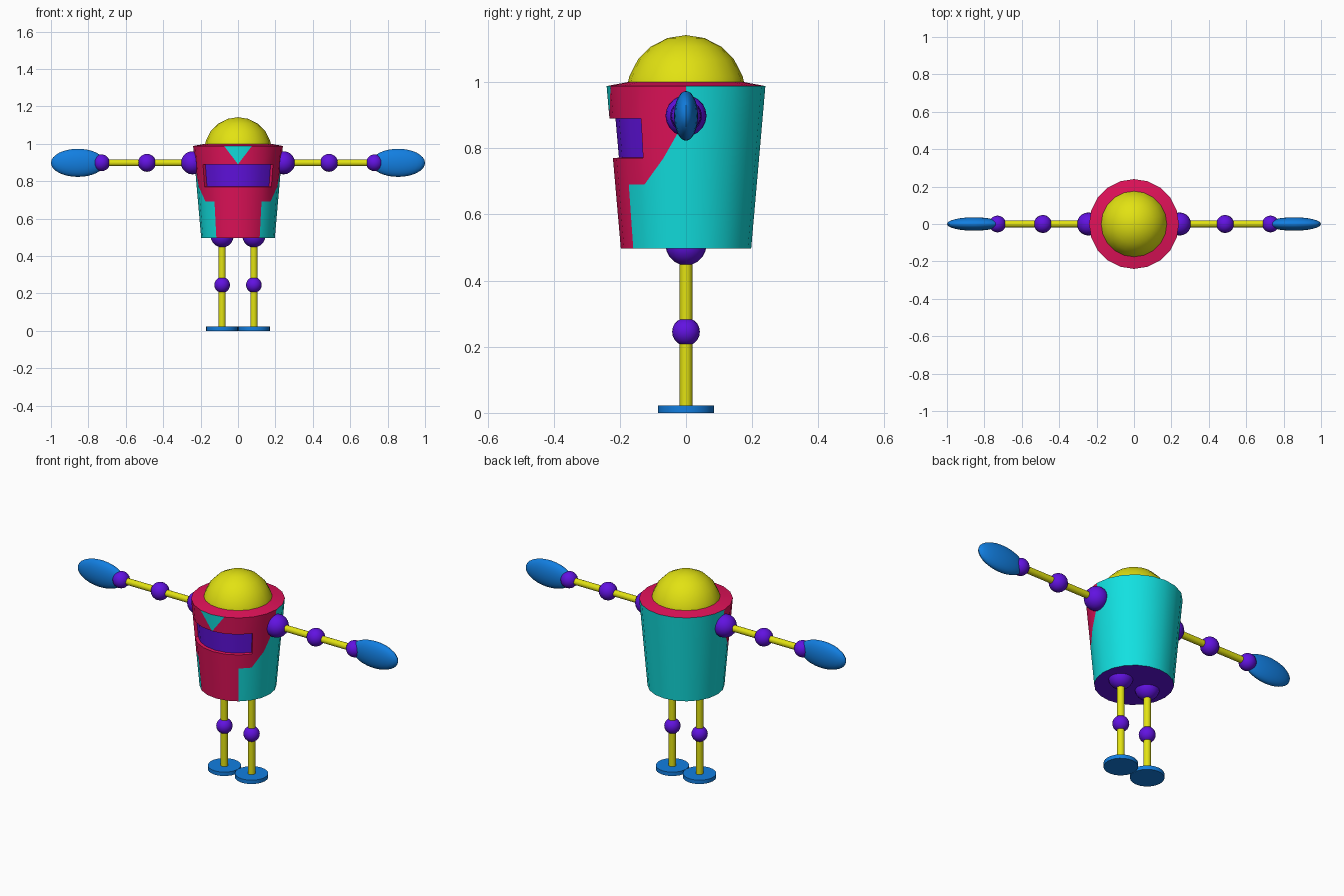
import bpy, bmesh
from math import sin, cos, pi, radians

if "Cube" in bpy.data.objects:
    bpy.data.objects.remove(bpy.data.objects["Cube"])


def material(name, rgb):
    m = bpy.data.materials.new(name)
    m.diffuse_color = (*rgb, 1)
    m.use_nodes = True
    m.node_tree.nodes["Principled BSDF"].inputs["Base Color"].default_value = m.diffuse_color
    return m


yellow = material("yellow", (0.76, 0.76, 0.006))
purple = material("purple", (0.12, 0.006, 0.75))
blue = material("blue", (0.006, 0.21, 0.75))
teal = material("teal", (0.006, 0.75, 0.75))
red = material("crimson", (0.75, 0.006, 0.1))


def finish(name, mat):
    ob = bpy.context.object
    ob.name = name
    ob.data.materials.append(mat)
    bpy.ops.object.shade_smooth_by_angle(angle=radians(40))
    return ob


def ball(name, loc, scale, mat, seg=20, rings=10):
    bpy.ops.mesh.primitive_uv_sphere_add(segments=seg, ring_count=rings, radius=1, location=loc)
    bpy.context.object.scale = scale
    bpy.ops.object.transform_apply(location=False, rotation=False)
    return finish(name, mat)


def rod(name, loc, radius, length, mat, rot=(0, 0, 0), seg=20):
    bpy.ops.mesh.primitive_cylinder_add(vertices=seg, radius=radius, depth=length,
                                        location=loc, rotation=rot)
    return finish(name, mat)


def mesh_object(name, bm, mats):
    me = bpy.data.meshes.new(name)
    bm.to_mesh(me)
    bm.free()
    for m in mats:
        me.materials.append(m)
    ob = bpy.data.objects.new(name, me)
    bpy.context.collection.objects.link(ob)
    bpy.ops.object.select_all(action='DESELECT')
    ob.select_set(True)
    bpy.context.view_layer.objects.active = ob
    bpy.ops.object.shade_smooth_by_angle(angle=radians(30))
    return ob


N = 20


def ring(bm, r, z):
    # column 0 faces the front
    return [bm.verts.new((r * sin(2 * pi * i / N), -r * cos(2 * pi * i / N), z)) for i in range(N)]


# Body: tapered 20-sided bucket with a coloured front panel
TEAL, RED, PURPLE = 0, 1, 2
Z = [0.497, 0.69, 0.77, 0.89, 0.988]
bm = bmesh.new()
rows = [ring(bm, 0.197 + 0.043 * (z - Z[0]) / (Z[-1] - Z[0]), z) for z in Z]
visor = []


def face(verts, mat):
    f = bm.faces.new(verts)
    f.material_index = mat
    return f


red_width = [2, 3, 4, 5]           # red columns per row, each side of centre
split = {(1, 3): (RED, TEAL), (2, 4): (RED, TEAL), (3, 0): (TEAL, RED)}
for side in (1, -1):
    for j in range(4):
        for k in range(N // 2):
            a, b = (side * k) % N, (side * (k + 1)) % N
            a0, a1, b0, b1 = rows[j][a], rows[j + 1][a], rows[j][b], rows[j + 1][b]
            if (j, k) in split:
                upper, lower = split[j, k]
                face((a0, b1, a1), upper)
                face((a0, b0, b1), lower)
            else:
                f = face((a0, b0, b1, a1), RED if k < red_width[j] else TEAL)
                if j == 2 and k < 3:
                    f.material_index = PURPLE
                    visor.append(f)
# top rim and underside
inner = ring(bm, 0.175, 1.0)
for i in range(N):
    n = (i + 1) % N
    face((rows[4][i], rows[4][n], inner[n], inner[i]), RED)
face(rows[0][::-1], PURPLE)
bmesh.ops.recalc_face_normals(bm, faces=bm.faces)
# recessed visor with red walls
bm.normal_update()
walls = bmesh.ops.inset_region(bm, faces=visor, thickness=0, depth=-0.018, use_even_offset=True)
for f in walls["faces"]:
    f.material_index = RED
mesh_object("body", bm, [teal, red, purple])

# Head dome
bm = bmesh.new()
R, C = 0.18, 0.962
prev = ring(bm, 0.1755, 1.0)
for deg in (18, 36, 54, 72):
    cur = ring(bm, R * cos(radians(deg)), C + R * sin(radians(deg)))
    for i in range(N):
        n = (i + 1) % N
        bm.faces.new((prev[i], prev[n], cur[n], cur[i]))
    prev = cur
top = bm.verts.new((0, 0, C + R))
for i in range(N):
    bm.faces.new((prev[i], prev[(i + 1) % N], top))
mesh_object("head_dome", bm, [yellow])

# Arms and legs, mirrored
AZ = 0.898
for s, tag in ((-1, "right"), (1, "left")):
    ball(tag + "_shoulder", (s * 0.243, 0, AZ), (0.062,) * 3, purple)
    ball(tag + "_elbow", (s * 0.487, 0, AZ), (0.048,) * 3, purple)
    ball(tag + "_wrist", (s * 0.73, 0, AZ), (0.045,) * 3, purple)
    rod(tag + "_upper_arm", (s * 0.365, 0, AZ), 0.018, 0.244, yellow, (0, pi / 2, 0))
    rod(tag + "_forearm", (s * 0.609, 0, AZ), 0.018, 0.244, yellow, (0, pi / 2, 0))
    ball(tag + "_hand", (s * 0.856, 0, AZ), (0.144, 0.036, 0.075), blue, 24, 16)

    x = s * 0.085
    ball(tag + "_hip", (x, 0, 0.508), (0.062,) * 3, purple)
    ball(tag + "_knee", (x, 0, 0.245), (0.042,) * 3, purple)
    rod(tag + "_thigh", (x, 0, 0.376), 0.019, 0.262, yellow)
    rod(tag + "_shin", (x, 0, 0.13), 0.019, 0.23, yellow)
    rod(tag + "_foot", (x, 0, 0.011), 0.085, 0.022, blue, seg=24)
